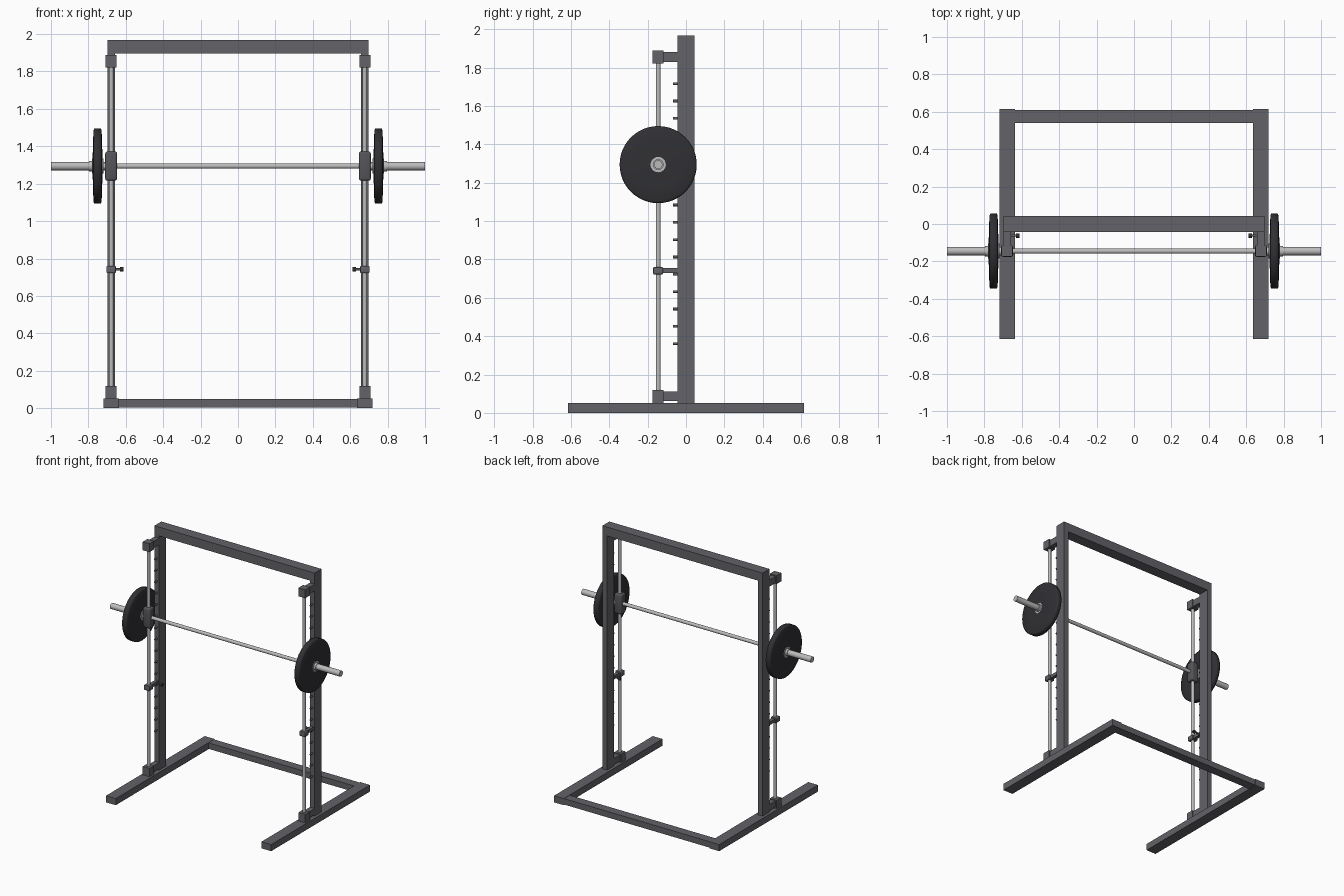
import bpy, bmesh, math
from mathutils import Matrix

if "Cube" in bpy.data.objects:
    bpy.data.objects.remove(bpy.data.objects["Cube"])


def material(name, r, g, b):
    m = bpy.data.materials.new(name)
    m.diffuse_color = (r, g, b, 1)
    m.use_nodes = True
    m.node_tree.nodes["Principled BSDF"].inputs["Base Color"].default_value = m.diffuse_color
    return m


FRAME = material("frame grey", 0.125, 0.125, 0.14)
STEEL = material("bright steel", 0.5, 0.5, 0.5)
RUBBER = material("black rubber", 0.03, 0.03, 0.035)
DARK = material("carriage grey", 0.09, 0.09, 0.1)

COL_X, ROD_Y, BAR_Z = 0.678, -0.145, 1.294


def finish(bm, name, mat, smooth=None):
    bmesh.ops.recalc_face_normals(bm, faces=bm.faces)
    me = bpy.data.meshes.new(name)
    bm.to_mesh(me)
    bm.free()
    me.materials.append(mat)
    ob = bpy.data.objects.new(name, me)
    bpy.context.collection.objects.link(ob)
    if smooth is not None:
        bpy.ops.object.select_all(action='DESELECT')
        ob.select_set(True)
        bpy.context.view_layer.objects.active = ob
        bpy.ops.object.shade_smooth_by_angle(angle=math.radians(smooth))
    return ob


def box(name, mat, x, y, z, bevel=0.0):
    """Box from (min, max) ranges."""
    bm = bmesh.new()
    bmesh.ops.create_cube(bm, size=1)
    for v in bm.verts:
        v.co = [r[0] if c < 0 else r[1] for c, r in zip(v.co, (x, y, z))]
    if bevel:
        bmesh.ops.bevel(bm, geom=bm.edges[:], offset=bevel, segments=3,
                        profile=0.5, affect='EDGES')
    return finish(bm, name, mat, 40 if bevel else None)


def lathe(name, mat, axis, origin, profile, smooth=40, segs=32):
    """Spin (distance along axis, radius) points around an axis."""
    bm = bmesh.new()
    rings = []
    for d, r in profile:
        rings.append([bm.verts.new((r * math.cos(t), r * math.sin(t), d))
                      for t in (2 * math.pi * i / segs for i in range(segs))])
    for a, b in zip(rings, rings[1:]):
        for i in range(segs):
            j = (i + 1) % segs
            bm.faces.new((a[i], a[j], b[j], b[i]))
    bm.faces.new(rings[0])
    bm.faces.new(rings[-1])
    turn = {'X': Matrix.Rotation(math.pi / 2, 4, 'Y'),
            'Y': Matrix.Rotation(-math.pi / 2, 4, 'X'),
            'Z': Matrix.Identity(4)}[axis]
    bmesh.ops.transform(bm, matrix=Matrix.Translation(origin) @ turn, verts=bm.verts)
    return finish(bm, name, mat, smooth)


def rod(name, mat, axis, origin, a, b, r, segs=24):
    return lathe(name, mat, axis, origin, [(a, r), (b, r)], 40, segs)


# Frame cross members
box("rear_base_beam", FRAME, (-0.635, 0.635), (0.54, 0.61), (0.003, 0.05))
box("top_beam", FRAME, (-0.698, 0.698), (-0.043, 0.043), (1.897, 1.967))

# Long bar between the carriages
rod("lifting_bar", STEEL, 'X', (0, ROD_Y, BAR_Z), -0.72, 0.72, 0.0135)

for side, s in (("left", -1), ("right", 1)):
    def xr(a, b):
        return tuple(sorted((s * a, s * b)))

    # Base runner and upright
    box(side + "_base_runner", FRAME, xr(0.635, 0.72), (-0.615, 0.615), (0, 0.052))
    box(side + "_upright", FRAME, xr(0.658, 0.698), (-0.043, 0.043), (0.052, 1.897))

    # Guide rod and its end brackets
    rod(side + "_guide_rod", STEEL, 'Z', (s * COL_X, ROD_Y, 0), 0.1, 1.84, 0.0125)
    for end, z0, z1, a0, a1 in (("lower", 0.052, 0.118, 0.063, 0.112),
                                ("upper", 1.822, 1.888, 1.828, 1.88)):
        box(f"{side}_{end}_bracket", FRAME, xr(0.649, 0.708), (-0.175, -0.116), (z0, z1))
        box(f"{side}_{end}_bracket_arm", FRAME, xr(0.657, 0.699), (-0.116, -0.043), (a0, a1))

    # Row of catch pegs on the upright
    for i in range(16):
        rod(f"{side}_catch_peg_{i + 1}", FRAME, 'Y',
            (s * COL_X, 0, 0.361 + 0.0903 * i), -0.068, -0.043, 0.007, 12)

    # Safety stop with its pull knob
    box(side + "_stop_collar", FRAME, xr(0.653, 0.703), (-0.171, -0.12), (0.722, 0.76), 0.005)
    box(side + "_stop_arm", FRAME, xr(0.665, 0.691), (-0.12, -0.043), (0.729, 0.754))
    knob_at = (0, -0.062, 0.742)
    rod(side + "_stop_pin", FRAME, 'X', knob_at, s * 0.67, s * 0.63, 0.006, 12)
    rod(side + "_stop_knob", RUBBER, 'X', knob_at, s * 0.632, s * 0.612, 0.012, 16)

    # Sliding carriage
    box(side + "_carriage", DARK, xr(0.646, 0.71), (-0.176, -0.114), (1.216, 1.372), 0.012)

    # Weight plate, collar and sleeve
    at = (0, ROD_Y, BAR_Z)
    lathe(side + "_weight_plate", RUBBER, 'X', at,
          [(s * d, r) for d, r in ((0.723, 0.03), (0.727, 0.12), (0.729, 0.19), (0.734, 0.201),
                                   (0.768, 0.201), (0.773, 0.19), (0.775, 0.12), (0.778, 0.03))],
          75, 48)
    rod(side + "_plate_hub", STEEL, 'X', at, s * 0.718, s * 0.781, 0.04)
    rod(side + "_sleeve_collar", STEEL, 'X', at, s * 0.775, s * 0.797, 0.028)
    rod(side + "_sleeve", STEEL, 'X', at, s * 0.7, s * 1.0, 0.0225)
